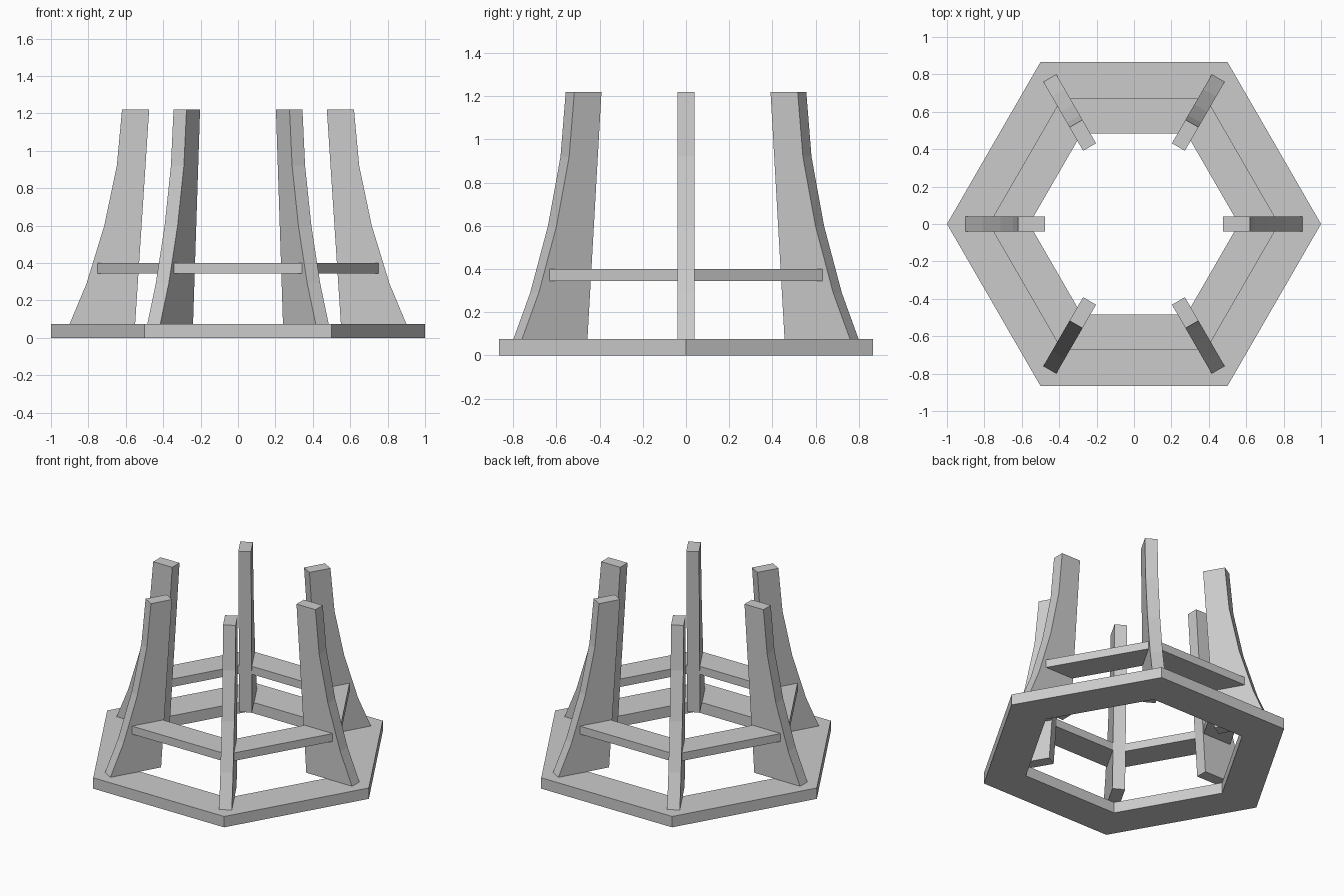
import bpy, bmesh, math
from mathutils import Matrix, Vector

if "Cube" in bpy.data.objects:
    bpy.data.objects.remove(bpy.data.objects["Cube"])


def finish(name, bm):
    bmesh.ops.recalc_face_normals(bm, faces=bm.faces)
    mesh = bpy.data.meshes.new(name)
    bm.to_mesh(mesh)
    bm.free()
    obj = bpy.data.objects.new(name, mesh)
    bpy.context.collection.objects.link(obj)
    return obj


def hex_ring(name, outer, inner, z0, z1):
    """Hexagonal ring swept from a rectangular section, corners on the x axis."""
    bm = bmesh.new()
    section = [(outer, z0), (outer, z1), (inner, z1), (inner, z0)]
    loops = []
    for i in range(6):
        a = math.radians(60 * i)
        loops.append([bm.verts.new((r * math.cos(a), r * math.sin(a), z))
                      for r, z in section])
    for i in range(6):
        p, q = loops[i], loops[(i + 1) % 6]
        for j in range(4):
            k = (j + 1) % 4
            bm.faces.new((p[j], q[j], q[k], p[k]))
    return finish(name, bm)


def leg(name, angle):
    """Flared plank leg: side profile (radius, height) given a thickness."""
    profile = [(0.55, 0.075), (0.9, 0.075), (0.81, 0.29), (0.715, 0.6),
               (0.648, 0.92), (0.62, 1.22), (0.475, 1.22)]
    bm = bmesh.new()
    face = bm.faces.new([bm.verts.new((r, -0.04, z)) for r, z in profile])
    ext = bmesh.ops.extrude_face_region(bm, geom=[face])
    verts = [g for g in ext["geom"] if isinstance(g, bmesh.types.BMVert)]
    bmesh.ops.translate(bm, verts=verts, vec=Vector((0, 0.08, 0)))
    bmesh.ops.transform(bm, matrix=Matrix.Rotation(angle, 4, 'Z'), verts=bm.verts)
    return finish(name, bm)


# Base ring on the ground and the stretcher ring joining the legs
hex_ring("base_ring", 1.0, 0.72, 0.0, 0.075)
hex_ring("stretcher_ring", 0.775, 0.56, 0.345, 0.40)

# One leg on each corner
for n in range(6):
    leg(f"leg_{n + 1}", math.radians(60 * n))
